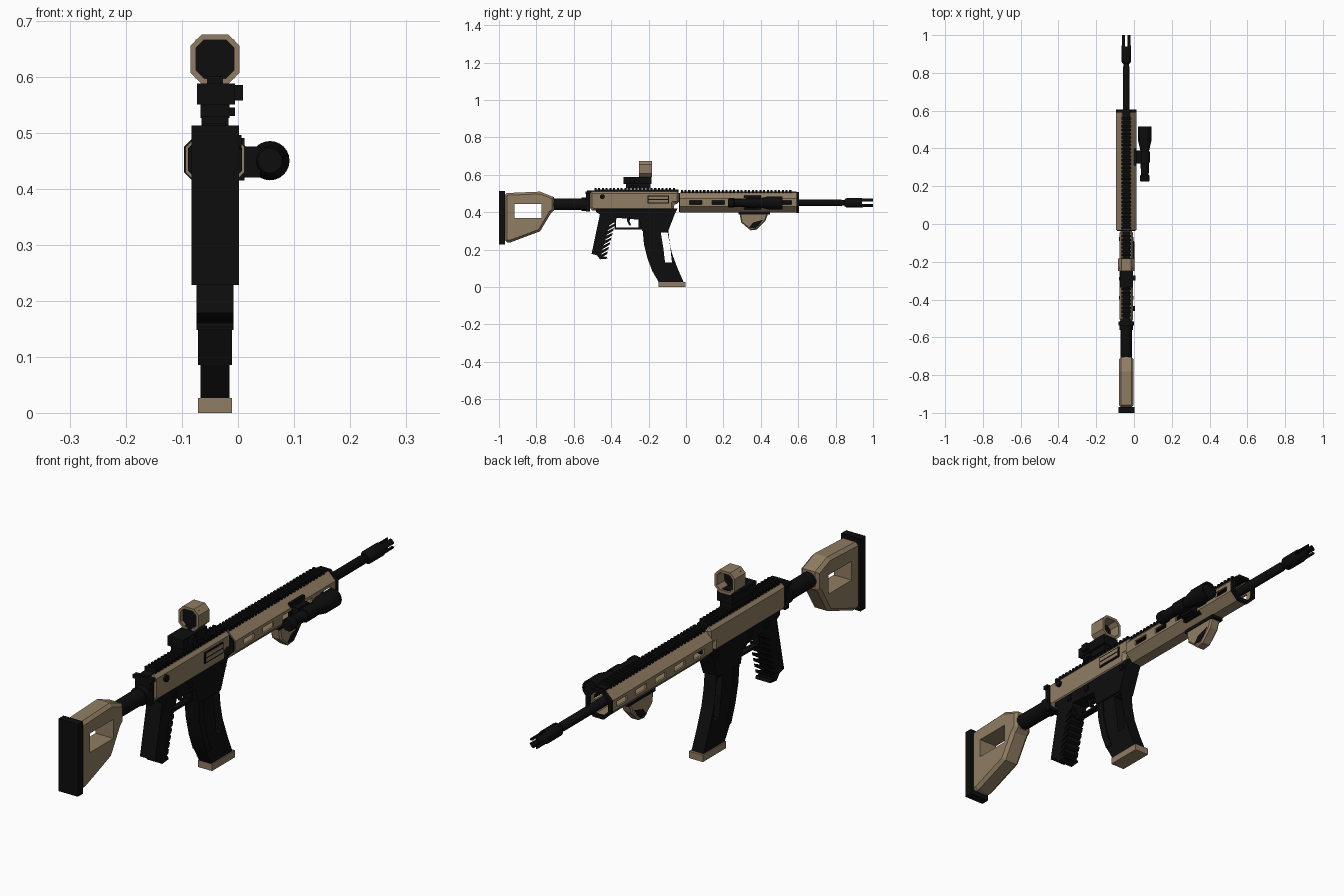
import bpy, bmesh, math
from mathutils import Vector, Matrix

if "Cube" in bpy.data.objects:
    bpy.data.objects.remove(bpy.data.objects["Cube"], do_unlink=True)

CX = -0.041   # centre plane of the body
BORE = 0.45   # barrel height


def material(name, rgb):
    m = bpy.data.materials.new(name)
    m.use_nodes = True
    m.diffuse_color = (*rgb, 1)
    node = next(n for n in m.node_tree.nodes if n.type == 'BSDF_PRINCIPLED')
    node.inputs["Base Color"].default_value = (*rgb, 1)
    node.inputs["Roughness"].default_value = 0.7
    return m


BLACK = material("matte_black", (0.004, 0.004, 0.004))
TAN = material("desert_tan", (0.28, 0.205, 0.125))


def finish(name, bm, mat, smooth=False):
    bmesh.ops.recalc_face_normals(bm, faces=bm.faces)
    me = bpy.data.meshes.new(name)
    bm.to_mesh(me)
    bm.free()
    ob = bpy.data.objects.new(name, me)
    bpy.context.collection.objects.link(ob)
    me.materials.append(mat)
    if smooth:
        me.shade_smooth()
        me.set_sharp_from_angle(angle=math.radians(35))
    return ob


def prism(name, pts, width, mat, x=CX):
    """Side outline of (y, z) points, extruded across x."""
    bm = bmesh.new()
    face = bm.faces.new([bm.verts.new((x - width / 2, y, z)) for y, z in pts])
    ext = bmesh.ops.extrude_face_region(bm, geom=[face])
    moved = [v for v in ext["geom"] if isinstance(v, bmesh.types.BMVert)]
    bmesh.ops.translate(bm, verts=moved, vec=(width, 0, 0))
    return finish(name, bm, mat)


def boxes(name, items, mat):
    """One object made of boxes given as x, y and z ranges."""
    bm = bmesh.new()
    for x0, x1, y0, y1, z0, z1 in items:
        mid = Vector((x0 + x1, y0 + y1, z0 + z1)) / 2
        bmesh.ops.create_cube(bm, size=1, matrix=Matrix.Translation(mid)
                              @ Matrix.Diagonal((x1 - x0, y1 - y0, z1 - z0, 1)))
    return finish(name, bm, mat)


def lathe(name, profile, mat, x=CX, z=BORE, sides=24):
    """Rings of (y, radius) about an axis along y, capped at both ends."""
    bm = bmesh.new()
    rings = [[bm.verts.new((x + r * math.cos(math.tau * i / sides), y,
                            z + r * math.sin(math.tau * i / sides)))
              for i in range(sides)] for y, r in profile]
    for a, b in zip(rings, rings[1:]):
        for i in range(sides):
            j = (i + 1) % sides
            bm.faces.new((a[i], a[j], b[j], b[i]))
    bm.faces.new(rings[0])
    bm.faces.new(rings[-1])
    return finish(name, bm, mat, True)


def octagon(w, h, c, z):
    return [(CX + sx * a, z + sz * b) for sx, sz, a, b in (
        (1, -1, w, h - c), (1, 1, w, h - c), (1, 1, w - c, h), (-1, 1, w - c, h),
        (-1, 1, w, h - c), (-1, -1, w, h - c), (-1, -1, w - c, h), (1, -1, w - c, h))]


def tube(name, w, h, c, z, y0, y1, wall, mat):
    """Open eight-sided tube along y."""
    bm = bmesh.new()
    loops = []
    for y, t in ((y0, 0), (y1, 0), (y1, wall), (y0, wall)):
        pts = octagon(w - t, h - t, max(c - t * 0.6, 0.004), z)
        loops.append([bm.verts.new((px, y, pz)) for px, pz in pts])
    for k in range(4):
        a, b = loops[k], loops[(k + 1) % 4]
        for i in range(8):
            j = (i + 1) % 8
            bm.faces.new((a[i], a[j], b[j], b[i]))
    return finish(name, bm, mat)


def bake(ob):
    dg = bpy.context.evaluated_depsgraph_get()
    ob.data = bpy.data.meshes.new_from_object(ob.evaluated_get(dg))
    ob.modifiers.clear()


def cut(ob, cutter):
    mod = ob.modifiers.new("cut", 'BOOLEAN')
    mod.operation, mod.object, mod.solver = 'DIFFERENCE', cutter, 'EXACT'
    bake(ob)
    bpy.data.objects.remove(cutter, do_unlink=True)


def chamfer(ob, width, angle=75):
    mod = ob.modifiers.new("chamfer", 'BEVEL')
    mod.width, mod.segments = width, 1
    mod.limit_method, mod.angle_limit = 'ANGLE', math.radians(angle)
    bake(ob)


# Stock, butt pad and tube
stock = prism("stock", [(-0.97, 0.24), (-0.94, 0.238), (-0.78, 0.298), (-0.722, 0.395),
                        (-0.705, 0.41), (-0.705, 0.48), (-0.78, 0.51), (-0.97, 0.502)], 0.078, TAN)
chamfer(stock, 0.012)
cut(stock, boxes("stock_window", [(-0.2, 0.2, -0.917, -0.773, 0.37, 0.445)], BLACK))
boxes("butt_pad", [(-0.083, 0.002, -1, -0.968, 0.228, 0.513)], BLACK)
lathe("stock_tube", [(-0.75, 0.031), (-0.52, 0.031)], BLACK, z=0.442)
lathe("tube_nut", [(-0.56, 0.036), (-0.52, 0.036)], BLACK, z=0.442)

# Upper receiver
upper = prism("upper_receiver", [(-0.515, 0.425), (-0.50, 0.408), (-0.065, 0.408), (-0.065, 0.445),
                                 (-0.036, 0.445), (-0.036, 0.512), (-0.515, 0.512)], 0.074, TAN)
chamfer(upper, 0.012, 80)
boxes("receiver_end_plate", [(-0.074, -0.008, -0.535, -0.512, 0.405, 0.50)], BLACK)
boxes("charging_handle", [(-0.083, 0.001, -0.538, -0.515, 0.497, 0.511),
                          (-0.06, -0.022, -0.53, -0.49, 0.497, 0.516)], BLACK)
boxes("ejection_port", [(-0.01, 0.0, -0.206, -0.09, 0.447, 0.49)], BLACK)
boxes("port_cover", [(-0.01, 0.002, -0.20, -0.096, 0.453, 0.466),
                     (-0.01, 0.002, -0.20, -0.096, 0.471, 0.485)], TAN)
knob = lathe("receiver_knob", [(-0.05, 0.013), (0.006, 0.013)], BLACK, x=0, z=0, sides=12)
knob.rotation_euler.z = -math.pi / 2
knob.location = (0, -0.447, 0.483)

# Lower receiver, trigger and guard
prism("lower_receiver", [(-0.48, 0.42), (-0.045, 0.42), (-0.06, 0.39), (-0.095, 0.30), (-0.235, 0.30),
                         (-0.25, 0.36), (-0.37, 0.37), (-0.46, 0.388), (-0.48, 0.40)], 0.066, BLACK)
boxes("receiver_pins", [(CX - 0.039, CX + 0.039, y, y + 0.02, 0.385, 0.405)
                        for y in (-0.4, -0.3, -0.09)], BLACK)
boxes("trigger_guard", [(-0.053, -0.029, -0.375, -0.24, 0.308, 0.317),
                        (-0.053, -0.029, -0.382, -0.373, 0.308, 0.372),
                        (-0.053, -0.029, -0.255, -0.235, 0.308, 0.37)], BLACK)
prism("trigger", [(-0.315, 0.375), (-0.295, 0.375), (-0.302, 0.35), (-0.293, 0.33),
                  (-0.302, 0.328), (-0.314, 0.348)], 0.016, BLACK)

# Pistol grip with a ribbed front strap
top, low = Vector((-0.372, 0.365)), Vector((-0.425, 0.165))
strap = []
for i in range(8):
    p, step = top.lerp(low, i / 8), (low - top) / 8
    strap += [p, p + step * 0.55, p + step * 0.75 + Vector((-0.035, -0.018)),
              p + step * 0.95 + Vector((-0.035, -0.018))]
grip = prism("pistol_grip", [(-0.46, 0.39), (-0.372, 0.39)] + strap
             + [low, (-0.42, 0.152), (-0.505, 0.178), (-0.50, 0.20)], 0.066, BLACK)

# Curved magazine with a window
rear = [(-0.232, 0.31), (-0.225, 0.23), (-0.205, 0.15), (-0.18, 0.085), (-0.142, 0.02)]
front = [(-0.01, 0.02), (-0.045, 0.1), (-0.075, 0.18), (-0.088, 0.24), (-0.095, 0.31)]
magazine = prism("magazine", rear + front, 0.052, BLACK)
cut(magazine, prism("window", [(-0.135, 0.292), (-0.098, 0.292), (-0.084, 0.215), (-0.075, 0.13),
                               (-0.112, 0.13), (-0.122, 0.215)], 0.3, BLACK))
prism("magazine_rib", rear[:4] + [(-0.15, 0.085), (-0.175, 0.15), (-0.195, 0.23), (-0.2, 0.31)], 0.06, BLACK)
prism("magazine_base", [(-0.147, 0.027), (-0.147, 0.0), (-0.003, 0.0), (-0.003, 0.027)], 0.061, TAN)

# Handguard with side slots and front cap
guard = tube("handguard", 0.053, 0.053, 0.031, 0.452, -0.033, 0.592, 0.008, TAN)
cut(guard, boxes("slots", [(-0.3, 0.3, y, y + 0.065, 0.44, 0.462)
                           for y in (0.02, 0.14, 0.26, 0.38, 0.5)], BLACK))
tube("handguard_cap", 0.055, 0.055, 0.032, 0.452, 0.59, 0.605, 0.012, BLACK)
tube("handguard_collar", 0.048, 0.05, 0.03, 0.452, -0.038, -0.031, 0.03, BLACK)

# Toothed top rails
for name, y0, y1, z in (("receiver_rail", -0.49, -0.04, 0.51), ("handguard_rail", -0.028, 0.59, 0.5)):
    teeth = [(CX - 0.024, CX + 0.024, y0 + k * 0.02, y0 + k * 0.02 + 0.011, z, z + 0.019)
             for k in range(int((y1 - y0) / 0.02))]
    boxes(name, [(CX - 0.02, CX + 0.02, y0, y1, z - 0.004, z + 0.011)] + teeth, BLACK)

# Barrel and slotted muzzle device
lathe("barrel", [(-0.03, 0.018), (0.83, 0.018), (0.836, 0.014), (0.9, 0.014)], BLACK)
muzzle = lathe("muzzle_device", [(0.848, 0.018), (0.86, 0.026), (0.94, 0.026), (0.95, 0.023), (1, 0.023)], BLACK)
cut(muzzle, lathe("bore", [(0.91, 0.013), (1.1, 0.013)], BLACK))
cut(muzzle, boxes("slot", [(CX - 0.006, CX + 0.006, 0.94, 1.1, 0.3, 0.6)], BLACK))
cut(muzzle, boxes("slot", [(-0.3, 0.3, 0.94, 1.1, BORE - 0.006, BORE + 0.006)], BLACK))

# Optic: mount, knob, hood and lens
boxes("optic_mount", [(CX - 0.026, CX + 0.026, -0.32, -0.19, 0.526, 0.552),
                      (-0.073, -0.005, -0.335, -0.185, 0.55, 0.588),
                      (CX - 0.014, CX + 0.014, -0.25, -0.19, 0.58, 0.6),
                      (-0.06, -0.005, -0.30, -0.27, 0.53, 0.545)], BLACK)
boxes("optic_knob", [(-0.01, 0.009, -0.30, -0.272, 0.557, 0.585)], BLACK)
tube("optic_hood", 0.044, 0.044, 0.02, 0.631, -0.25, -0.182, 0.01, TAN)
boxes("optic_lens", [(-0.0755, -0.0065, -0.236, -0.230, 0.597, 0.666)], BLACK)

# Side light and its mount
lathe("side_light", [(0.225, 0.022), (0.23, 0.025), (0.255, 0.025), (0.26, 0.021), (0.385, 0.022),
                     (0.44, 0.035), (0.515, 0.035), (0.515, 0.029), (0.507, 0.028)], BLACK, x=0.057)
lathe("light_clamp", [(0.325, 0.027), (0.385, 0.027)], BLACK, x=0.057, sides=12)
boxes("light_mount", [(0.008, 0.04, 0.32, 0.388, 0.42, 0.475),
                      (0.0, 0.012, 0.31, 0.40, 0.415, 0.49)], BLACK)

# Hand stop under the handguard
stop = prism("hand_stop", [(0.285, 0.40), (0.295, 0.345), (0.345, 0.303), (0.378, 0.307),
                           (0.425, 0.355), (0.44, 0.395)], 0.044, TAN)
chamfer(stop, 0.006)
prism("hand_stop_inset", [(0.335, 0.318), (0.36, 0.345), (0.412, 0.36), (0.39, 0.33), (0.37, 0.314)], 0.047, BLACK)
boxes("hand_stop_rail", [(CX - 0.024, CX + 0.024, 0.282, 0.45, 0.388, 0.402)], BLACK)
